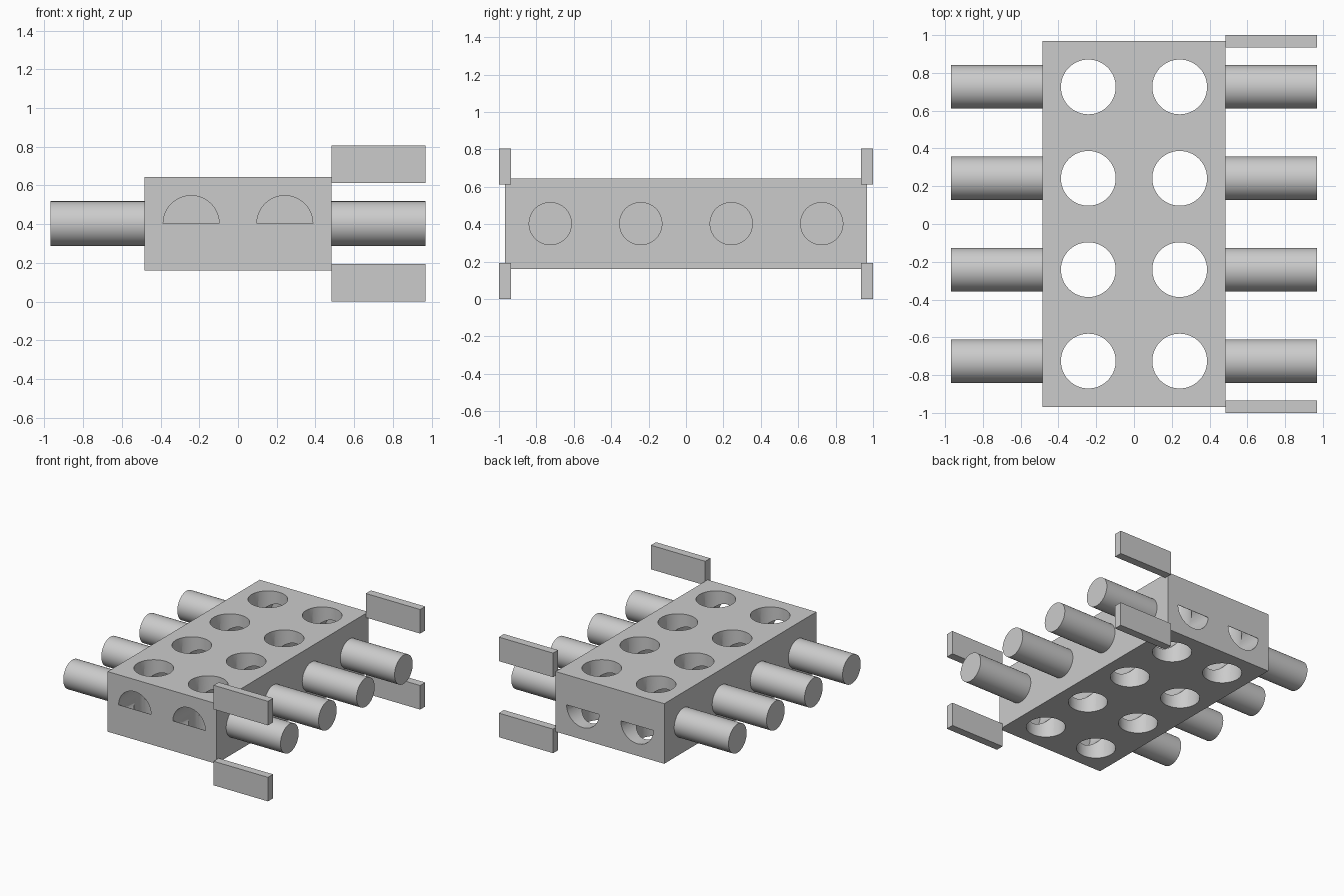
import bpy, bmesh, math
from mathutils import Matrix, Vector

default = bpy.data.objects.get("Cube")
if default:
    bpy.data.objects.remove(default, do_unlink=True)

UNIT = 0.2419           # half the spacing of the holes
MID_Z = 0.403
HOLE_R, PEG_R = 0.145, 0.1155
COLUMNS = [-UNIT, UNIT]
ROWS = [k * UNIT for k in (-3, -1, 1, 3)]

gray = bpy.data.materials.new("light gray")
gray.use_nodes = True
gray.diffuse_color = (0.6, 0.6, 0.6, 1)
gray.node_tree.nodes["Principled BSDF"].inputs["Base Color"].default_value = (0.6, 0.6, 0.6, 1)


def finish(name, bm):
    mesh = bpy.data.meshes.new(name)
    bm.to_mesh(mesh)
    bm.free()
    mesh.materials.append(gray)
    obj = bpy.data.objects.new(name, mesh)
    bpy.context.collection.objects.link(obj)
    return obj


def box(name, low, high):
    low, high = Vector(low), Vector(high)
    bm = bmesh.new()
    bmesh.ops.create_cube(bm, size=1, matrix=Matrix.Translation((low + high) / 2)
                          @ Matrix.Diagonal((*(high - low), 1)))
    return finish(name, bm)


def cylinder(name, center, axis, radius, length):
    turn = Vector((0, 0, 1)).rotation_difference(Vector(axis)).to_matrix().to_4x4()
    bm = bmesh.new()
    bmesh.ops.create_cone(bm, cap_ends=True, segments=64, radius1=radius, radius2=radius,
                          depth=length, matrix=Matrix.Translation(center) @ turn)
    return finish(name, bm)


def smooth(obj):
    bpy.ops.object.select_all(action='DESELECT')
    obj.select_set(True)
    bpy.context.view_layer.objects.active = obj
    bpy.ops.object.shade_smooth_by_angle(angle=math.radians(30))


def cut(obj, cutter):
    cutter.hide_render = True
    mod = obj.modifiers.new("cut", 'BOOLEAN')
    mod.operation, mod.solver, mod.object = 'DIFFERENCE', 'EXACT', cutter
    bpy.context.view_layer.objects.active = obj
    bpy.ops.object.modifier_apply(modifier=mod.name)
    bpy.data.objects.remove(cutter, do_unlink=True)


def half_cover(name, x, y, side):
    """Thin half disc closing half of a tunnel mouth; side is +1 upper, -1 lower."""
    bm = bmesh.new()
    outer = []
    for i in range(33):
        a = math.pi * i / 32
        outer.append(bm.verts.new((x + HOLE_R * math.cos(a), y,
                                   MID_Z + side * HOLE_R * math.sin(a))))
    face = bm.faces.new(outer)
    inward = -math.copysign(0.003, y)
    extruded = bmesh.ops.extrude_face_region(bm, geom=[face], use_keep_orig=True)
    bmesh.ops.translate(bm, vec=(0, inward, 0),
                        verts=[v for v in extruded["geom"] if isinstance(v, bmesh.types.BMVert)])
    bmesh.ops.recalc_face_normals(bm, faces=bm.faces)
    return finish(name, bm)


# Block with vertical holes and lengthwise tunnels
body = box("body", (-2 * UNIT, -4 * UNIT, MID_Z - UNIT), (2 * UNIT, 4 * UNIT, MID_Z + UNIT))
for x in COLUMNS:
    for y in ROWS:
        cut(body, cylinder("hole_cutter", (x, y, MID_Z), (0, 0, 1), HOLE_R, 1))
    cut(body, cylinder("tunnel_cutter", (x, 0, MID_Z), (0, 1, 0), HOLE_R - 0.0005, 3))
smooth(body)

# Half covers: lower half in front, upper half at the back
for x in COLUMNS:
    half_cover("front_tunnel_cover", x, -4 * UNIT, -1)
    half_cover("back_tunnel_cover", x, 4 * UNIT, 1)

# Side pegs
for label, s in (("left", 1), ("right", -1)):
    for y in ROWS:
        smooth(cylinder(label + "_peg", (s * 3 * UNIT, y, MID_Z), (1, 0, 0), PEG_R, 2 * UNIT))

# Corner tabs on the left side
for label, s in (("front", -1), ("back", 1)):
    y_low, y_high = sorted((s * 0.9355, s * 1.0))
    for level, z in (("lower", 0), ("upper", 0.612)):
        box(f"{label}_{level}_tab", (2 * UNIT, y_low, z), (4 * UNIT, y_high, z + 0.1935))
